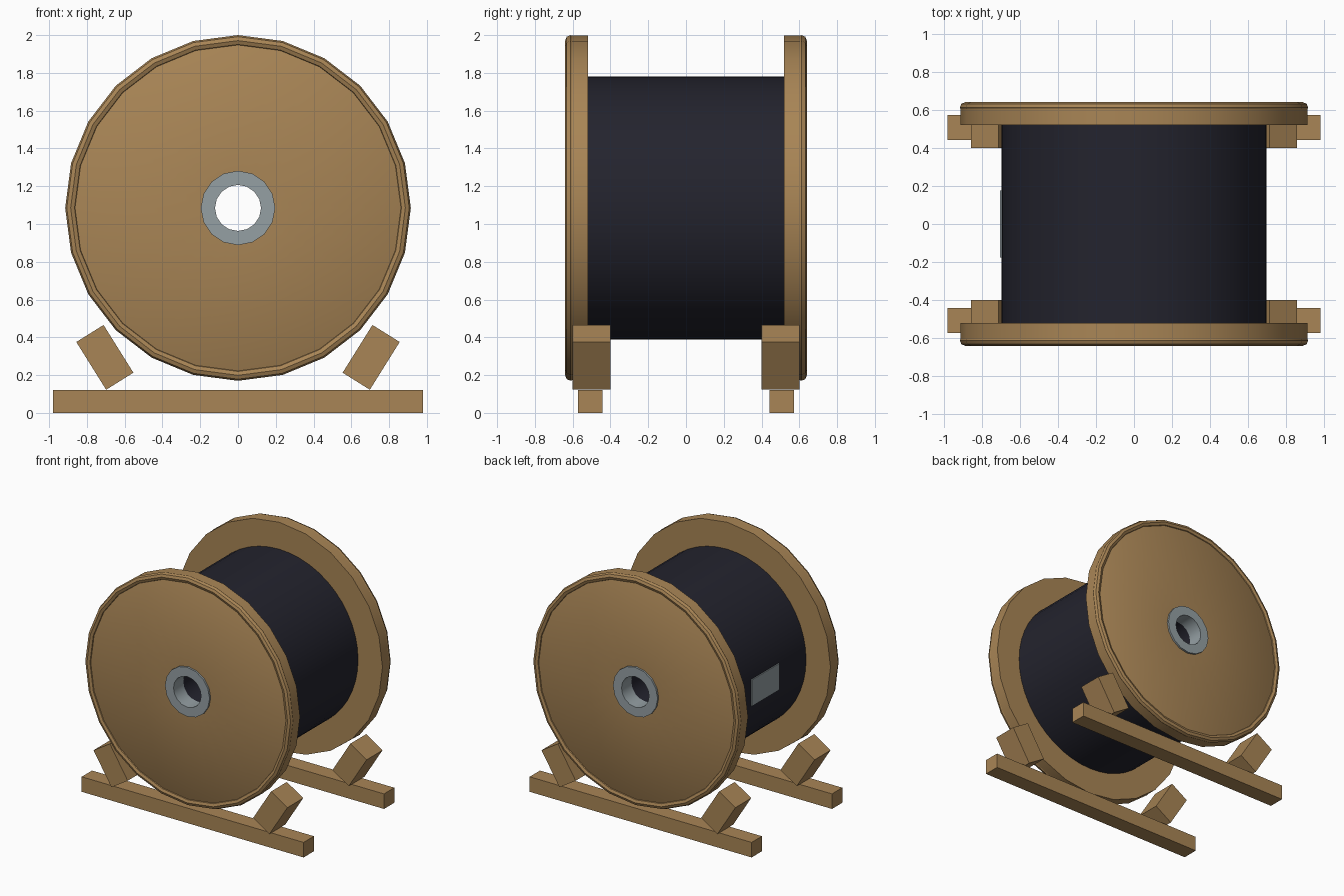
import bpy, bmesh, math
from mathutils import Matrix

if "Cube" in bpy.data.objects:
    bpy.data.objects.remove(bpy.data.objects["Cube"])

AXLE_Z = 1.085


def material(name, rgb):
    m = bpy.data.materials.new(name)
    m.diffuse_color = (*rgb, 1)
    m.use_nodes = True
    m.node_tree.nodes["Principled BSDF"].inputs["Base Color"].default_value = m.diffuse_color
    return m


WOOD = material("wood", (0.395, 0.235, 0.092))
CABLE = material("black cable", (0.017, 0.017, 0.027))
METAL = material("grey metal", (0.30, 0.35, 0.37))


def finish(bm, name, mat, smooth=False):
    bmesh.ops.recalc_face_normals(bm, faces=bm.faces)
    mesh = bpy.data.meshes.new(name)
    bm.to_mesh(mesh)
    bm.free()
    mesh.materials.append(mat)
    ob = bpy.data.objects.new(name, mesh)
    bpy.context.collection.objects.link(ob)
    if smooth:
        bpy.ops.object.select_all(action='DESELECT')
        ob.select_set(True)
        bpy.context.view_layer.objects.active = ob
        bpy.ops.object.shade_smooth_by_angle(angle=math.radians(35))
    return ob


def lathe(name, profile, sides, mat):
    """Revolve a closed (radius, y) profile around the axle."""
    bm = bmesh.new()
    rings = []
    for i in range(sides):
        a = 2 * math.pi * i / sides
        rings.append([bm.verts.new((r * math.cos(a), y, AXLE_Z + r * math.sin(a)))
                      for r, y in profile])
    n = len(profile)
    for i in range(sides):
        p, q = rings[i], rings[(i + 1) % sides]
        for j in range(n):
            k = (j + 1) % n
            bm.faces.new((p[j], p[k], q[k], q[j]))
    return finish(bm, name, mat, True)


def box(name, center, size, mat, tilt=0):
    bm = bmesh.new()
    bmesh.ops.create_cube(bm, size=1)
    bm.transform(Matrix.Translation(center) @ Matrix.Rotation(tilt, 4, 'Y')
                 @ Matrix.Diagonal((*size, 1)))
    return finish(bm, name, mat)


# wound cable drum with an open bore
lathe("cable_drum", [(0.125, -0.525), (0.697, -0.525), (0.697, 0.525), (0.125, 0.525)],
      48, CABLE)

for s, end in ((-1, "front"), (1, "back")):
    # wooden disc and its rounded rim
    lathe(end + "_flange", [(0.15, s * 0.52), (0.912, s * 0.52),
                            (0.912, s * 0.612), (0.89, s * 0.625), (0.15, s * 0.625)], 24, WOOD)
    rim = [(0.886 + 0.029 * math.cos(t), s * 0.611 + 0.029 * math.sin(t))
           for t in (math.tau * i / 8 for i in range(8))]
    lathe(end + "_rim", rim, 24, WOOD)
    # metal axle bushing
    lathe(end + "_bushing", [(0.122, s * 0.515), (0.197, s * 0.515),
                             (0.197, s * 0.64), (0.122, s * 0.64)], 16, METAL)
    # skid beam and the two tilted chocks
    box(end + "_beam", (0, s * 0.507, 0.06), (1.96, 0.13, 0.12), WOOD)
    for m, side in ((-1, "left"), (1, "right")):
        box(f"{end}_{side}_chock", (m * 0.705, s * 0.50, 0.294), (0.17, 0.20, 0.298),
            WOOD, m * math.radians(32))

# label plate on the left of the drum
box("label_plate", (-0.699, 0, 1.085), (0.009, 0.35, 0.21), METAL)
